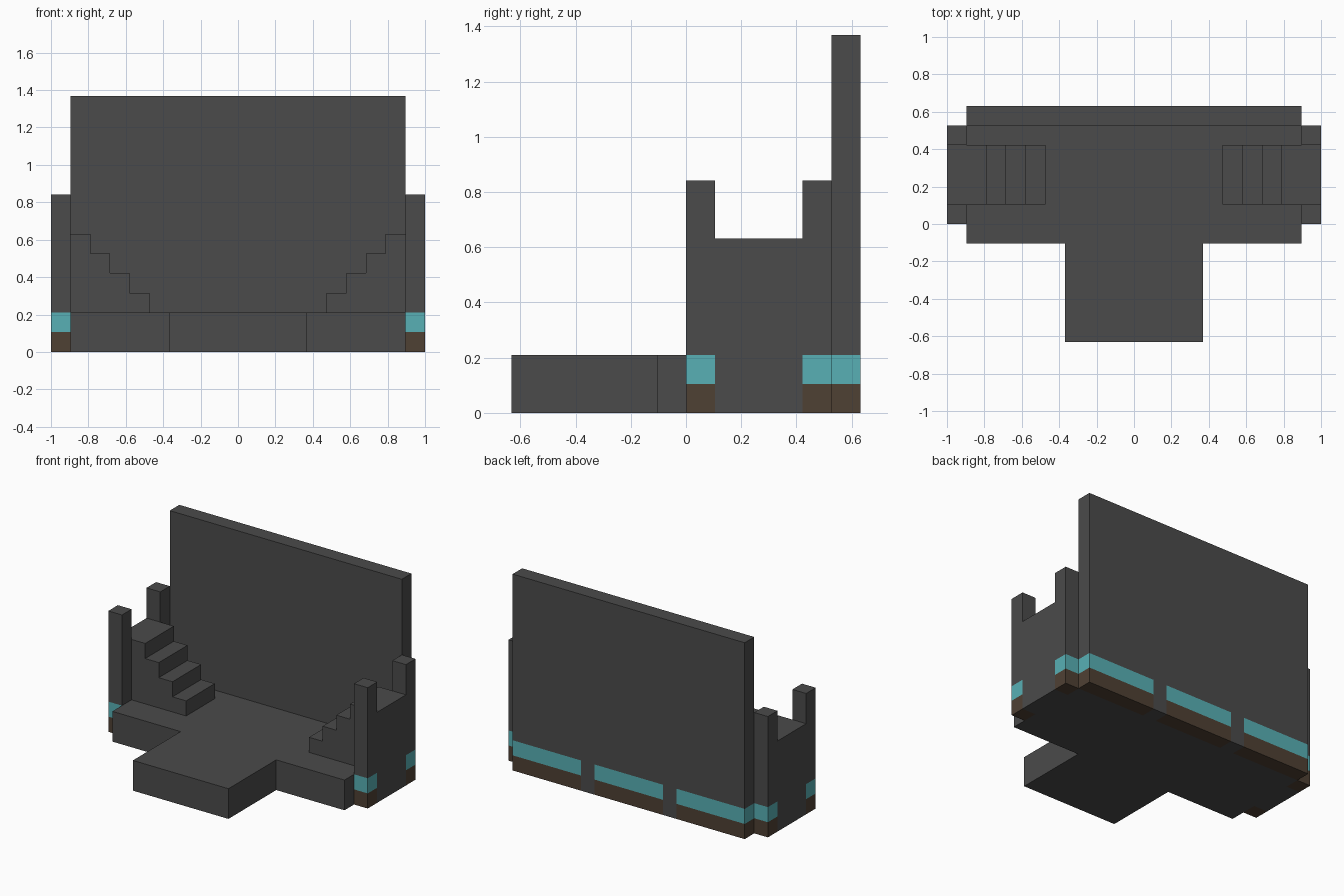
import bpy
import bmesh
from mathutils import Vector

old = bpy.data.objects.get("Cube")
if old:
    bpy.data.objects.remove(old, do_unlink=True)

U = 2 / 19  # one block


def material(name, rgb):
    m = bpy.data.materials.new(name)
    m.use_nodes = True
    m.diffuse_color = (*rgb, 1)
    bsdf = next(n for n in m.node_tree.nodes if n.type == "BSDF_PRINCIPLED")
    bsdf.inputs["Base Color"].default_value = (*rgb, 1)
    return m


MATS = [material("dark grey", (0.07, 0.07, 0.07)),
        material("teal", (0.098, 0.434, 0.462)),
        material("brown", (0.078, 0.052, 0.034))]


def prism(name, points, offset, x_cuts=(), z_cuts=(), rule=None):
    """Extrude an outline by an offset, slice it on planes, colour faces by rule."""
    bm = bmesh.new()
    face = bm.faces.new([bm.verts.new(p) for p in points])
    ext = bmesh.ops.extrude_face_region(bm, geom=[face], use_keep_orig=True)
    verts = [v for v in ext["geom"] if isinstance(v, bmesh.types.BMVert)]
    bmesh.ops.translate(bm, verts=verts, vec=offset)
    planes = [(Vector((x, 0, 0)), Vector((1, 0, 0))) for x in x_cuts]
    planes += [(Vector((0, 0, z)), Vector((0, 0, 1))) for z in z_cuts]
    for co, no in planes:
        bmesh.ops.bisect_plane(bm, geom=bm.verts[:] + bm.edges[:] + bm.faces[:],
                               plane_co=co, plane_no=no)
    if rule:
        for f in bm.faces:
            f.material_index = rule(f.calc_center_median())
    bmesh.ops.recalc_face_normals(bm, faces=bm.faces)
    bmesh.ops.scale(bm, verts=bm.verts, vec=(U, U, U))
    mesh = bpy.data.meshes.new(name)
    bm.to_mesh(mesh)
    bm.free()
    for m in MATS:
        mesh.materials.append(m)
    obj = bpy.data.objects.new(name, mesh)
    bpy.context.collection.objects.link(obj)
    return obj


def box(name, x0, x1, y0, y1, height, **kw):
    outline = [(x0, y0, 0), (x1, y0, 0), (x1, y1, 0), (x0, y1, 0)]
    return prism(name, outline, (0, 0, height), **kw)


def band(c):
    """Brown footing, teal course above it, grey beyond."""
    return 2 if c.z < 1 else 1 if c.z < 2 else 0


def wall_band(c):
    """Same courses, broken by two grey piers."""
    return 0 if 2.5 < abs(c.x) < 3.5 else band(c)


# T-shaped stage floor with runway
half = [(3.5, -6), (3.5, -1), (8.5, -1), (8.5, 5)]
floor = half + [(-x, y) for x, y in reversed(half)]
prism("stage_floor", [(x, y, 0) for x, y in floor], (0, 0, 2))

# Tall back wall with banded base
box("back_wall", -8.5, 8.5, 5, 6, 13,
    x_cuts=(-3.5, -2.5, 2.5, 3.5), z_cuts=(1, 2), rule=wall_band)

# Side walls with stairs, and their corner posts
steps = [(8.5, 2), (8.5, 0), (9.5, 0), (9.5, 6)]
for i in range(4):
    steps += [(7.5 - i, 6 - i), (7.5 - i, 5 - i)]
for side, s in (("left", 1), ("right", -1)):
    prism(side + "_side_wall_and_stairs",
          [(s * x, 1, z) for x, z in steps], (0, 3, 0))
    for place, y in (("front", 0), ("back", 4)):
        box(f"{side}_{place}_post", s * 8.5, s * 9.5, y, y + 1, 8,
            z_cuts=(1, 2), rule=band)
